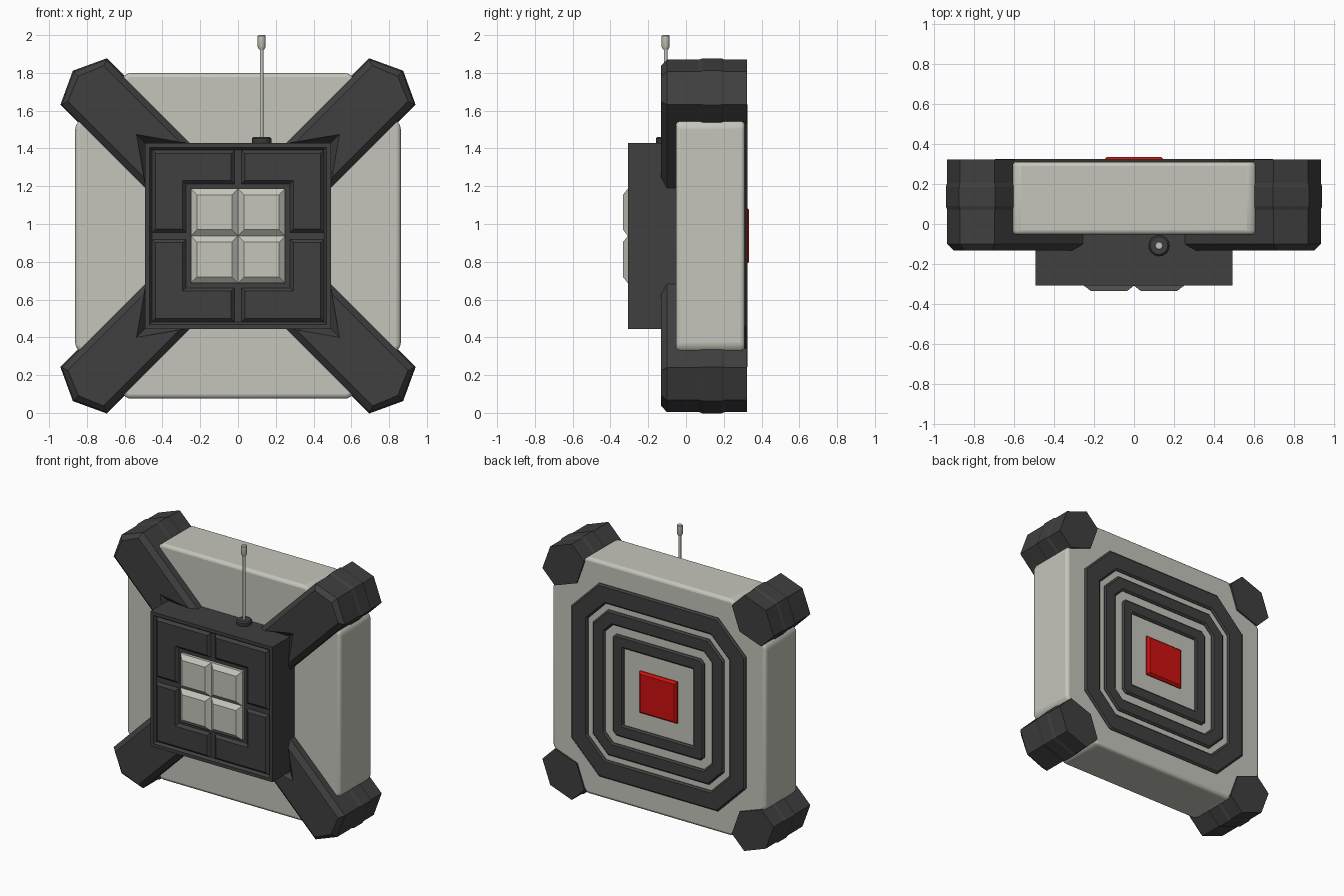
import bpy, bmesh, math
from mathutils import Vector

if "Cube" in bpy.data.objects:
    bpy.data.objects.remove(bpy.data.objects["Cube"])

CZ = 0.937          # height of the device centre


def material(name, rgb):
    m = bpy.data.materials.new(name)
    m.diffuse_color = (*rgb, 1)
    m.use_nodes = True
    m.node_tree.nodes["Principled BSDF"].inputs["Base Color"].default_value = m.diffuse_color
    return m


LIGHT = material("warm light grey", (0.56, 0.56, 0.50))
DARK = material("charcoal", (0.05, 0.05, 0.051))
RED = material("signal red", (0.62, 0.005, 0.005))


def finish(name, bm, mat):
    bmesh.ops.recalc_face_normals(bm, faces=bm.faces)
    me = bpy.data.meshes.new(name)
    bm.to_mesh(me)
    bm.free()
    me.materials.append(mat)
    ob = bpy.data.objects.new(name, me)
    bpy.context.collection.objects.link(ob)
    return ob


def loft(name, levels, mat, ring=False):
    """Bridge outlines (y, [(x, z), ...]); cap the ends, or close up as a ring."""
    bm = bmesh.new()
    rows = [[bm.verts.new((a, y, CZ + b)) for a, b in pts] for y, pts in levels]
    pairs = list(zip(rows, rows[1:]))
    if ring:
        pairs.append((rows[-1], rows[0]))
    else:
        bm.faces.new(rows[0])
        bm.faces.new(rows[-1])
    for r, s in pairs:
        for i in range(len(r)):
            j = (i + 1) % len(r)
            bm.faces.new((r[i], r[j], s[j], s[i]))
    return finish(name, bm, mat)


def inset(pts, d):
    """Mitred inset of a counter-clockwise outline (negative grows it)."""
    out = []
    for i, p in enumerate(pts):
        p, a, b = Vector(p), Vector(pts[i - 1]), Vector(pts[(i + 1) % len(pts)])
        e, f = (p - a).normalized(), (b - p).normalized()
        n, m = Vector((-e.y, e.x)), Vector((-f.y, f.x))
        q = p + (n + m) * d / (1 + n.dot(m))
        out.append((q.x, q.y))
    return out


def turn(pts, ang):
    c, s = math.cos(ang), math.sin(ang)
    return [(u * c - v * s, u * s + v * c) for u, v in pts]


def square(h):
    return [(-h, -h), (h, -h), (h, h), (-h, h)]


def octagon(h, c):
    k = h - c
    return [(-k, -h), (k, -h), (h, -k), (h, k), (k, h), (-k, h), (-h, k), (-h, -k)]


def smooth(ob):
    bpy.ops.object.select_all(action='DESELECT')
    ob.select_set(True)
    bpy.context.view_layer.objects.active = ob
    bpy.ops.object.shade_smooth_by_angle(angle=math.radians(35))


# Main octagonal body with softened edges
body = loft("body", [(-0.053, octagon(0.862, 0.275)), (0.311, octagon(0.862, 0.275))], LIGHT)
bev = body.modifiers.new("soft edges", 'BEVEL')
bev.width, bev.segments = 0.022, 3
smooth(body)

# Diagonal arms on the front, and hexagonal feet at the corners
W = 0.168
arm = [(0.525, -W), (1.152, -W), (1.23, 0), (1.152, W), (0.525, W), (0.693, 0)]
arm_top = [(0.57, -W + 0.035), (1.14, -W + 0.035), (1.195, 0),
           (1.14, W - 0.035), (0.57, W - 0.035), (0.76, 0)]
foot = [(0.93, 0), (1.01, -W), (1.152, -W), (1.23, 0), (1.152, W), (1.01, W)]
for i in range(4):
    ang = math.radians(45 + 90 * i)
    loft(f"arm_{i + 1}", [(y, turn(p, ang)) for y, p in
                          ((-0.03, arm), (-0.10, arm), (-0.132, arm_top))], DARK)
    loft(f"corner_foot_{i + 1}",
         [(y, turn(inset(foot, d), ang)) for y, d in
          ((-0.03, 0), (0.07, 0), (0.09, -0.006), (0.185, -0.006), (0.205, 0), (0.323, 0))], DARK)

# Front housing with a raised rim
loft("front_housing", [(-0.03, square(0.492)), (-0.288, square(0.492))], DARK)
loft("housing_rim", [(-0.28, square(0.492)), (-0.307, square(0.492)),
                     (-0.307, square(0.468)), (-0.288, square(0.455))], DARK, ring=True)

# Corner plates of the housing, and the four light buttons
ell = [(0.018, 0.275), (0.275, 0.275), (0.275, 0.018), (0.455, 0.018), (0.455, 0.455), (0.018, 0.455)]
pad = [(0.0, 0.0), (0.25, 0.0), (0.25, 0.25), (0.0, 0.25)]
for i in range(4):
    ang = math.radians(90 * i)
    loft(f"housing_plate_{i + 1}", [(-0.28, turn(ell, ang)), (-0.288, turn(ell, ang)),
                                    (-0.306, turn(inset(ell, 0.018), ang))], DARK)
    loft(f"front_button_{i + 1}", [(-0.28, turn(pad, ang)), (-0.308, turn(pad, ang)),
                                   (-0.334, turn(inset(pad, 0.033), ang))], LIGHT)

# Concentric dark rings on the back
def ring_outline(h):
    return octagon(h, max(0.004, 0.225 - 0.586 * (0.705 - h)))


for i, (o, n) in enumerate(((0.705, 0.57), (0.53, 0.43), (0.37, 0.28))):
    loft(f"back_ring_{i + 1}", [(0.30, ring_outline(o)), (0.315, ring_outline(o)),
                                (0.326, ring_outline(o - 0.012)), (0.326, ring_outline(n + 0.012)),
                                (0.315, ring_outline(n)), (0.30, ring_outline(n))], DARK, ring=True)

# Red square in the middle of the back
loft("back_red_plate", [(0.30, square(0.152)), (0.318, square(0.152)), (0.334, square(0.138))], RED)


# Antenna: collar, rod and tip
def turned(name, profile, mat, n=16):
    bm = bmesh.new()
    rows = [[bm.verts.new((0.125 + r * math.cos(2 * math.pi * k / n),
                           -0.108 + r * math.sin(2 * math.pi * k / n), z))
             for k in range(n)] for r, z in profile]
    bm.faces.new(rows[0])
    bm.faces.new(rows[-1])
    for r, s in zip(rows, rows[1:]):
        for k in range(n):
            j = (k + 1) % n
            bm.faces.new((r[k], r[j], s[j], s[k]))
    smooth(finish(name, bm, mat))


turned("antenna_collar", [(0.035, 1.40), (0.052, 1.43), (0.052, 1.452), (0.044, 1.46)], DARK)
turned("antenna_rod", [(0.0095, 1.44), (0.0095, 1.94)], LIGHT)
turned("antenna_tip", [(0.014, 1.925), (0.021, 1.938), (0.021, 1.995), (0.017, 2.0)], LIGHT)
